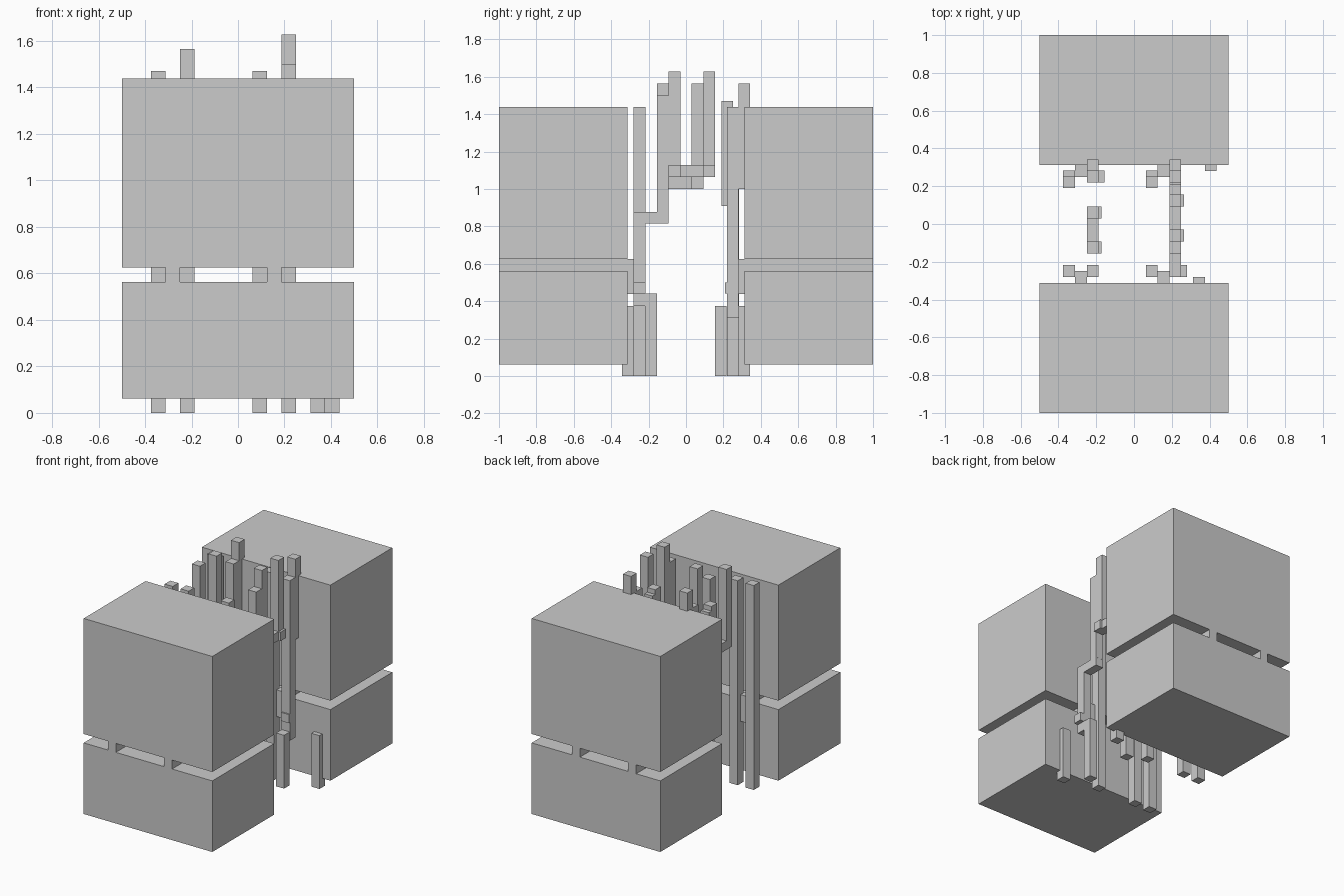
import bpy

if "Cube" in bpy.data.objects:
    bpy.data.objects.remove(bpy.data.objects["Cube"])

U = 0.0625  # post thickness


def box(name, x0, x1, y0, y1, z0, z1):
    bpy.ops.mesh.primitive_cube_add(
        size=1, location=((x0 + x1) / 2, (y0 + y1) / 2, (z0 + z1) / 2))
    ob = bpy.context.object
    ob.name = name
    ob.scale = (x1 - x0, y1 - y0, z1 - z0)
    bpy.ops.object.transform_apply(location=False, rotation=False, scale=True)
    return ob


def post(name, x, y, z0, z1):
    """Square upright with its lower corner at x, y."""
    return box(name, x, x + U, y, y + U, z0, z1)


def span(name, x, y0, y1, z):
    """Square rail running front to back."""
    return box(name, x, x + U, y0, y1, z, z + U)


# Large front and back blocks, in two tiers, joined by rails in the gap
for side, sign in (("front", -1), ("back", 1)):
    y0, y1 = sorted((sign * 0.3125, sign * 1.0))
    box(side + "_lower_block", -0.5, 0.5, y0, y1, 0.0625, 0.5625)
    box(side + "_upper_block", -0.5, 0.5, y0, y1, 0.625, 1.4375)
    r0, r1 = sorted((sign * 0.25, sign * 1.0))
    for x in (-0.3125, 0.125):
        span(side + "_gap_rail", x, r0, r1, 0.5625)
        d0 = min(sign * 0.25, sign * 0.3125)
        post(side + "_rail_drop", x, d0, 0.4375, 0.5625)

# Full-height uprights
for x in (-0.375, -0.25, 0.0625):
    post("front_upright", x, -0.28, 0, 1.4375)
    post("back_upright", x, 0.22, 0, 1.4375)

# Upper back extensions
for x in (-0.375, 0.0625):
    post("back_inner_extension", x, 0.19, 0.91, 1.47)
for x in (-0.25, 0.1875):
    post("back_outer_extension", x, 0.28, 1.0, 1.565)

# Short stubs beside the blocks
post("front_stub", 0.3125, -0.343, 0, 0.375)
post("back_stub", 0.375, 0.28, 0, 0.375)

# Right-hand stepped chain
R = 0.1875
post("right_front_foot", R, -0.218, 0, 0.44)
post("right_front_upright", R, -0.28, 0.375, 0.875)
span("right_front_step", R, -0.28, -0.093, 0.815)
post("right_inner_upright", R, -0.155, 0.875, 1.5)
post("right_front_tall", R, -0.0925, 1.065, 1.628)
span("right_bridge", R, -0.0925, 0.155, 1.065)
post("right_back_tall", R, 0.0925, 1.065, 1.628)
post("right_back_foot", R, 0.155, 0, 0.375)
post("right_back_upright", R, 0.218, 0.3125, 1.4375)

# Left-hand bridge
L = -0.25
span("left_bridge", L, -0.155, 0.0925, 1.0)
for y in (-0.155, 0.03):
    post("left_bridge_post", L, y, 1.0, 1.565)

# Small joint blocks, offset sideways from the chains
for x, y, z in ((L, 0.03, 1.0), (L, -0.155, 1.0), (R, 0.0925, 1.065),
                (R, -0.0925, 1.065)):
    post("joint", x + 0.016, y, z, z + U)
post("back_joint", L + 0.03, 0.22, 0.44, 0.5)
post("front_joint", R + 0.03, -0.28, 0.44, 0.5)
post("right_back_joint", R, 0.208, 0.44, 0.5)
